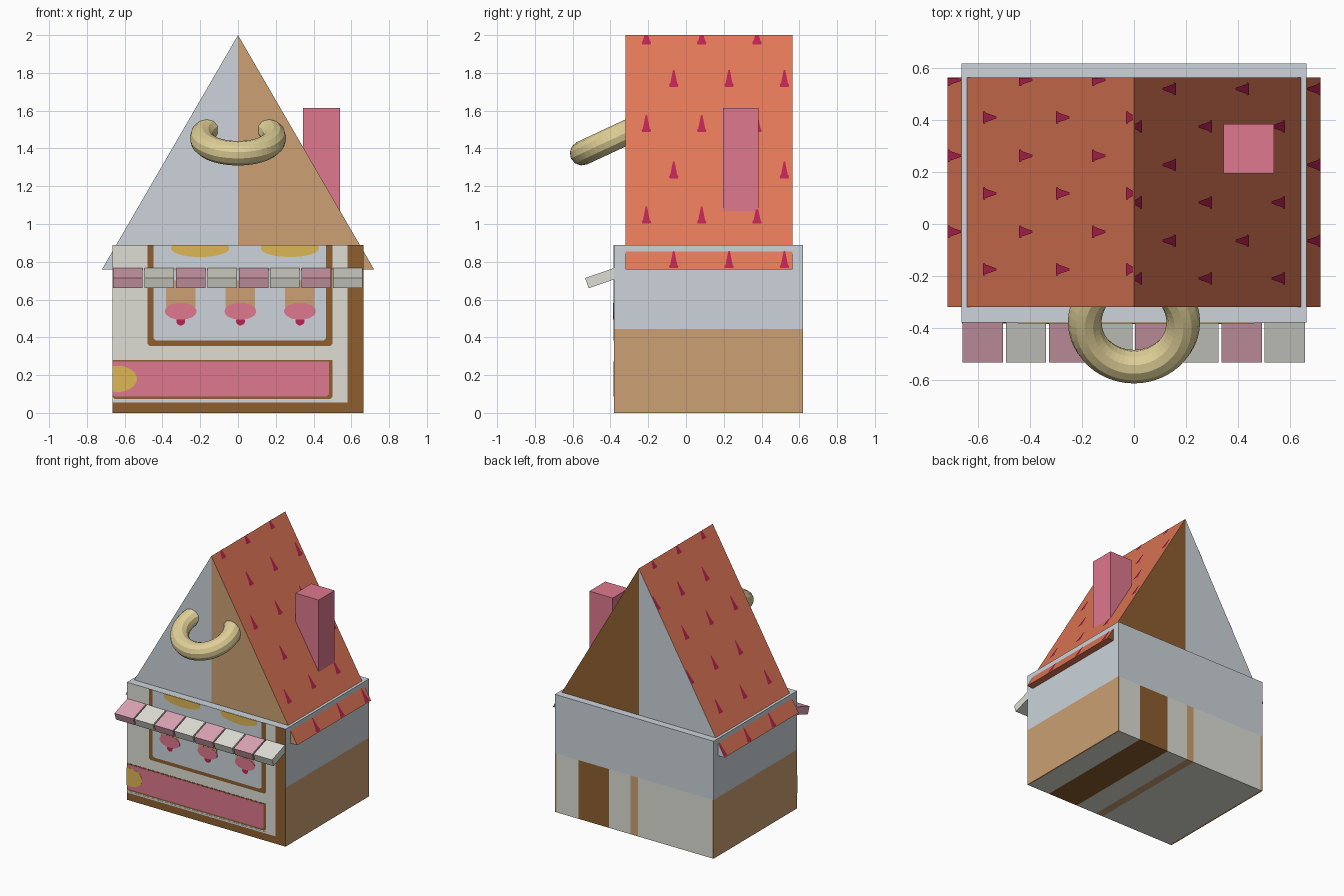
import bpy, bmesh, math
from mathutils import Vector, Matrix

if "Cube" in bpy.data.objects:
    bpy.data.objects.remove(bpy.data.objects["Cube"])

def lin(c):
    c /= 255
    return c / 12.92 if c <= 0.04045 else ((c + 0.055) / 1.055) ** 2.4

def material(name, r, g, b):
    m = bpy.data.materials.new(name)
    m.diffuse_color = (lin(r), lin(g), lin(b), 1)
    m.use_nodes = True
    m.node_tree.nodes["Principled BSDF"].inputs["Base Color"].default_value = m.diffuse_color
    return m

cream = material("cream", 222, 222, 213)
grey = material("pale grey", 204, 212, 218)
tan = material("wafer tan", 204, 160, 115)
brown = material("brown", 142, 94, 48)
pink = material("candy pink", 222, 120, 142)
orange = material("roof orange", 224, 119, 86)
rose = material("awning rose", 220, 164, 180)
gold = material("ring gold", 222, 206, 150)
yellow = material("icing yellow", 222, 182, 85)
crimson = material("crimson", 186, 36, 82)

def finish(name, bm, *mats):
    bmesh.ops.recalc_face_normals(bm, faces=bm.faces)
    me = bpy.data.meshes.new(name)
    bm.to_mesh(me)
    bm.free()
    for m in mats:
        me.materials.append(m)
    ob = bpy.data.objects.new(name, me)
    bpy.context.collection.objects.link(ob)
    return ob

def box_bm(x0, x1, y0, y1, z0, z1):
    bm = bmesh.new()
    bmesh.ops.create_cube(bm, size=1, matrix=Matrix.Translation(
        ((x0 + x1) / 2, (y0 + y1) / 2, (z0 + z1) / 2)) @ Matrix.Diagonal((x1 - x0, y1 - y0, z1 - z0, 1)))
    return bm

def prism(name, pts, y0, y1, mat):
    """Extrude an x-z outline from y0 to y1."""
    bm = bmesh.new()
    a = [bm.verts.new((x, y0, z)) for x, z in pts]
    b = [bm.verts.new((x, y1, z)) for x, z in pts]
    bm.faces.new(a)
    bm.faces.new(b[::-1])
    n = len(pts)
    for i in range(n):
        bm.faces.new((a[i], b[i], b[(i + 1) % n], a[(i + 1) % n]))
    return finish(name, bm, mat)

FRONT, W, H = -0.38, 0.665, 0.89

# House body, cut along the colour boundaries
bm = box_bm(-W, W, FRONT, 0.62, 0, H)
cuts = [((0, 0, z), (0, 0, 1)) for z in (0.055, 0.445)]
cuts += [((x, 0, 0), (1, 0, 0)) for x in (-0.65, -0.03, 0.033, 0.21, 0.467, 0.58, 0.653)]
for co, no in cuts:
    bmesh.ops.bisect_plane(bm, geom=bm.verts[:] + bm.edges[:] + bm.faces[:], plane_co=co, plane_no=no)
bm.normal_update()
for f in bm.faces:
    c, n = f.calc_center_median(), f.normal
    if n.z > 0.5:
        k = 1
    elif n.y < -0.5:                                   # front trim
        k = 3 if c.x > 0.58 or c.z < 0.055 else 0
    elif abs(n.x) > 0.5:                               # side walls
        k = 1 if c.z > 0.445 else 2
    elif n.y > 0.5 and c.z > 0.445:
        k = 1
    elif 0.21 < c.x < 0.467:                           # back and bottom stripes
        k = 3
    elif -0.03 < c.x < 0.033 or c.x > 0.653 or c.x < -0.65:
        k = 2
    else:
        k = 0
    f.material_index = k
finish("house_body", bm, cream, grey, tan, brown)

# Painted front details as thin plates
def plate(name, pts, layer, mat):
    pts = [(max(-W + 0.001, x), min(H - 0.001, z)) for x, z in pts]
    prism(name, pts, FRONT - 0.0015 * layer, FRONT, mat)

def rect(name, x0, x1, z0, z1, layer, mat, r=0.012):
    plate(name, [(x0, z1), (x0, z0 + r), (x0 + r, z0), (x1 - r, z0), (x1, z0 + r), (x1, z1)], layer, mat)

def oval(name, cx, cz, rx, rz, layer, mat, n=24):
    plate(name, [(cx + rx * math.cos(2 * math.pi * (i + .5) / n),
                  cz + rz * math.sin(2 * math.pi * (i + .5) / n)) for i in range(n)], layer, mat)

rect("window_frame", -0.48, 0.50, 0.355, 0.889, 1, brown)
rect("window_pane", -0.447, 0.465, 0.382, 0.889, 2, grey)
for x in (-0.20, 0.275):
    oval("window_lamp", x, 0.872, 0.155, 0.047, 3, yellow)
for x in (-0.303, 0.013, 0.328):
    oval("treat_tip", x, 0.485, 0.024, 0.022, 3, crimson, 12)
    rect("treat_cone", x - 0.078, x + 0.078, 0.55, 0.70, 3, tan)
    oval("treat_icing", x, 0.538, 0.084, 0.045, 4, pink)
rect("base_line", -W, 0.50, 0.060, 0.068, 1, grey, 0.002)
rect("counter_frame", -W, 0.50, 0.074, 0.28, 1, brown)
rect("counter_panel", -W, 0.482, 0.086, 0.272, 2, pink)
oval("counter_badge", -0.64, 0.18, 0.105, 0.07, 3, yellow)

# Roof prism: coloured slopes, two-tone gables
RW, EAVE, TOP, RY0, RY1 = 0.72, 0.76, 2.0, -0.32, 0.565
bm = bmesh.new()
for s in (-1, 1):
    ends = []
    for y, m in ((RY0, 1 if s < 0 else 2), (RY1, 1 if s < 0 else 3)):
        v = [bm.verts.new(p) for p in ((0, y, TOP), (s * RW, y, EAVE), (0, y, EAVE))]
        bm.faces.new(v).material_index = m
        ends.append(v)
    a, b = ends
    bm.faces.new((a[0], a[1], b[1], b[0])).material_index = 0
    bm.faces.new((a[1], a[2], b[2], b[1])).material_index = 0
bmesh.ops.remove_doubles(bm, verts=bm.verts, dist=1e-5)
finish("roof", bm, orange, grey, tan, brown)

# Crimson sprinkles lying on the slopes (half outline: offset in y, height)
half = [(0.004, 0.045), (0.010, 0.015), (0.018, -0.025), (0.025, -0.034), (0.022, -0.045)]
outline = half + [(-u, v) for u, v in reversed(half)]
bm = bmesh.new()
for s, ya, yb in ((1, -0.065, -0.21), (-1, -0.03, -0.175)):
    nrm = Vector((s * (TOP - EAVE), 0, RW)).normalized() * 0.003
    for y0, heights in ((ya, (1.77, 1.285, 0.81)), (yb, (1.995, 1.53, 1.045))):
        for k in range(3):
            for zc in heights:
                verts = []
                for u, v in outline:
                    z = max(EAVE + 0.002, min(TOP - 0.003, zc + v))
                    y = min(RY1 - 0.001, y0 + 0.293 * k + u)
                    p = Vector((s * RW * (TOP - z) / (TOP - EAVE), y, z)) + nrm
                    verts.append(bm.verts.new(p))
                f = bm.faces.new(verts if s < 0 else verts[::-1])
me = bpy.data.meshes.new("roof_sprinkles")
bm.normal_update()
for f in bm.faces:
    if f.normal.z < 0:
        f.normal_flip()
bm.to_mesh(me)
bm.free()
me.materials.append(crimson)
bpy.context.collection.objects.link(bpy.data.objects.new("roof_sprinkles", me))

# Chimney
finish("chimney", box_bm(0.345, 0.54, 0.195, 0.385, 1.0, 1.615), pink)

# Awning: eight tilted slabs in alternating colours
tilt = math.radians(19)
for i in range(8):
    bm = box_bm(-0.078, 0.078, 0, 0.22, -0.057, 0)
    bmesh.ops.transform(bm, verts=bm.verts, matrix=Matrix.Translation(
        (-0.583 + i * 0.1663, -0.534, 0.714)) @ Matrix.Rotation(tilt, 4, 'X'))
    finish("awning_slab", bm, cream if i % 2 else rose)

# Ring hung on the gable
bpy.ops.mesh.primitive_torus_add(major_radius=0.19, minor_radius=0.065, major_segments=48, minor_segments=12,
                                 location=(0, -0.378, 1.455), rotation=(math.radians(25), 0, 0))
ring = bpy.context.object
ring.name = "gable_ring"
ring.data.materials.append(gold)
